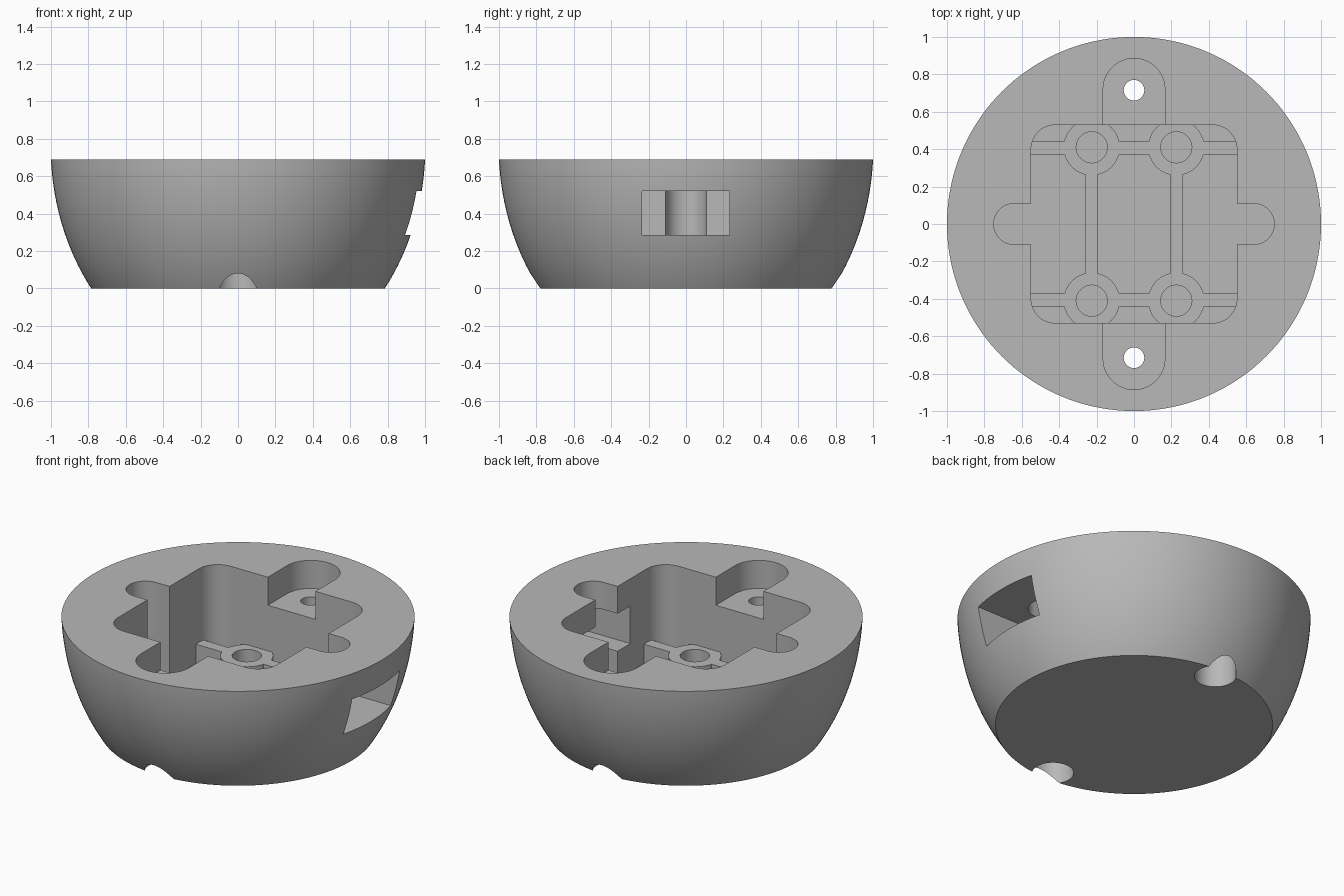
import bpy, bmesh
from math import sin, cos, radians, sqrt

cube = bpy.data.objects.get("Cube")
if cube:
    bpy.data.objects.remove(cube, do_unlink=True)

grey = bpy.data.materials.new("mid grey")
grey.use_nodes = True
grey.diffuse_color = (0.48, 0.48, 0.48, 1)
for node in grey.node_tree.nodes:
    if node.type == 'BSDF_PRINCIPLED':
        node.inputs["Base Color"].default_value = grey.diffuse_color

HEIGHT, FLOOR, RIB_TOP, SHELF = 0.69, 0.11, 0.23, 0.515
ABOVE = HEIGHT + 0.1


def arc(cx, cy, r, start, end, steps=16):
    angles = [radians(start + (end - start) * i / steps) for i in range(steps + 1)]
    return [(cx + r * cos(a), cy + r * sin(a)) for a in angles]


def circle(cx, cy, r, steps=48):
    return arc(cx, cy, r, 0, 360, steps)[:-1]


def rect(x0, x1, y0, y1):
    return [(x0, y0), (x1, y0), (x1, y1), (x0, y1)]


def stack(name, rings):
    """Closed solid skinned through a list of equal-sized rings."""
    bm = bmesh.new()
    loops = [[bm.verts.new(p) for p in ring] for ring in rings]
    bm.faces.new(loops[0][::-1])
    bm.faces.new(loops[-1])
    n = len(loops[0])
    for low, high in zip(loops, loops[1:]):
        for i in range(n):
            j = (i + 1) % n
            bm.faces.new((low[i], low[j], high[j], high[i]))
    bmesh.ops.recalc_face_normals(bm, faces=bm.faces)
    mesh = bpy.data.meshes.new(name)
    bm.to_mesh(mesh)
    bm.free()
    mesh.materials.append(grey)
    obj = bpy.data.objects.new(name, mesh)
    bpy.context.collection.objects.link(obj)
    return obj


def combine(target, operation, outline, z0, z1):
    """Cut a vertical prism from the target, or fuse it on."""
    tool = stack("helper", [[(x, y, z) for x, y in outline] for z in (z0, z1)])
    tool.hide_render = True
    mod = target.modifiers.new("boolean", 'BOOLEAN')
    mod.operation, mod.solver, mod.object = operation, 'EXACT', tool
    bpy.context.view_layer.objects.active = target
    bpy.ops.object.modifier_apply(modifier=mod.name)
    mesh = tool.data
    bpy.data.objects.remove(tool, do_unlink=True)
    bpy.data.meshes.remove(mesh)


# Rounded bowl body
rings = []
for i in range(25):
    z = HEIGHT * i / 24
    radius = min(1, sqrt(0.616 + 1.019 * z - 0.67 * z * z))
    rings.append([(x, y, z) for x, y in circle(0, 0, radius, 144)])
body = stack("bowl_body", rings)

# Deep pocket: rounded rectangle with a round lobe on each side
half = (arc(0.64, 0, 0.11, -90, 90) + [(0.55, 0.11)]
        + arc(0.42, 0.40, 0.13, 0, 90) + arc(-0.42, 0.40, 0.13, 90, 180)
        + [(-0.55, 0.11)])
pocket = half + [(-x, -y) for x, y in half]
combine(body, 'DIFFERENCE', pocket, FLOOR, ABOVE)

# Shallow front and back shelves
ear = arc(0, 0.72, 0.165, 0, 180, 32) + [(-0.165, 0.45), (0.165, 0.45)]
for s in (1, -1):
    combine(body, 'DIFFERENCE', [(s * x, s * y) for x, y in ear], SHELF, ABOVE)

# Bolt holes with counterbores underneath
for s in (1, -1):
    combine(body, 'DIFFERENCE', circle(0, 0.715 * s, 0.055), -0.1, ABOVE)
    combine(body, 'DIFFERENCE', circle(0, 0.715 * s, 0.118), -0.1, 0.25)

# Floor ribs
for s in (1, -1):
    y, x = 0.405 * s, 0.2275 * s
    combine(body, 'UNION', rect(-0.56, 0.56, y - 0.035, y + 0.035), FLOOR - 0.02, RIB_TOP)
    combine(body, 'UNION', rect(x - 0.0325, x + 0.0325, -0.4, 0.4), FLOOR - 0.02, RIB_TOP)

# Round bosses and their screw holes
corners = [(0.226 * sx, 0.41 * sy) for sx in (1, -1) for sy in (1, -1)]
for x, y in corners:
    combine(body, 'UNION', circle(x, y, 0.15), FLOOR - 0.02, RIB_TOP)
for x, y in corners:
    combine(body, 'DIFFERENCE', circle(x, y, 0.083), FLOOR, ABOVE)

# Side port through the wall
combine(body, 'DIFFERENCE', rect(0.5, 1.1, -0.235, 0.232), 0.285, 0.52)

bpy.ops.object.select_all(action='DESELECT')
body.select_set(True)
bpy.context.view_layer.objects.active = body
bpy.ops.object.shade_smooth_by_angle(angle=radians(30))
